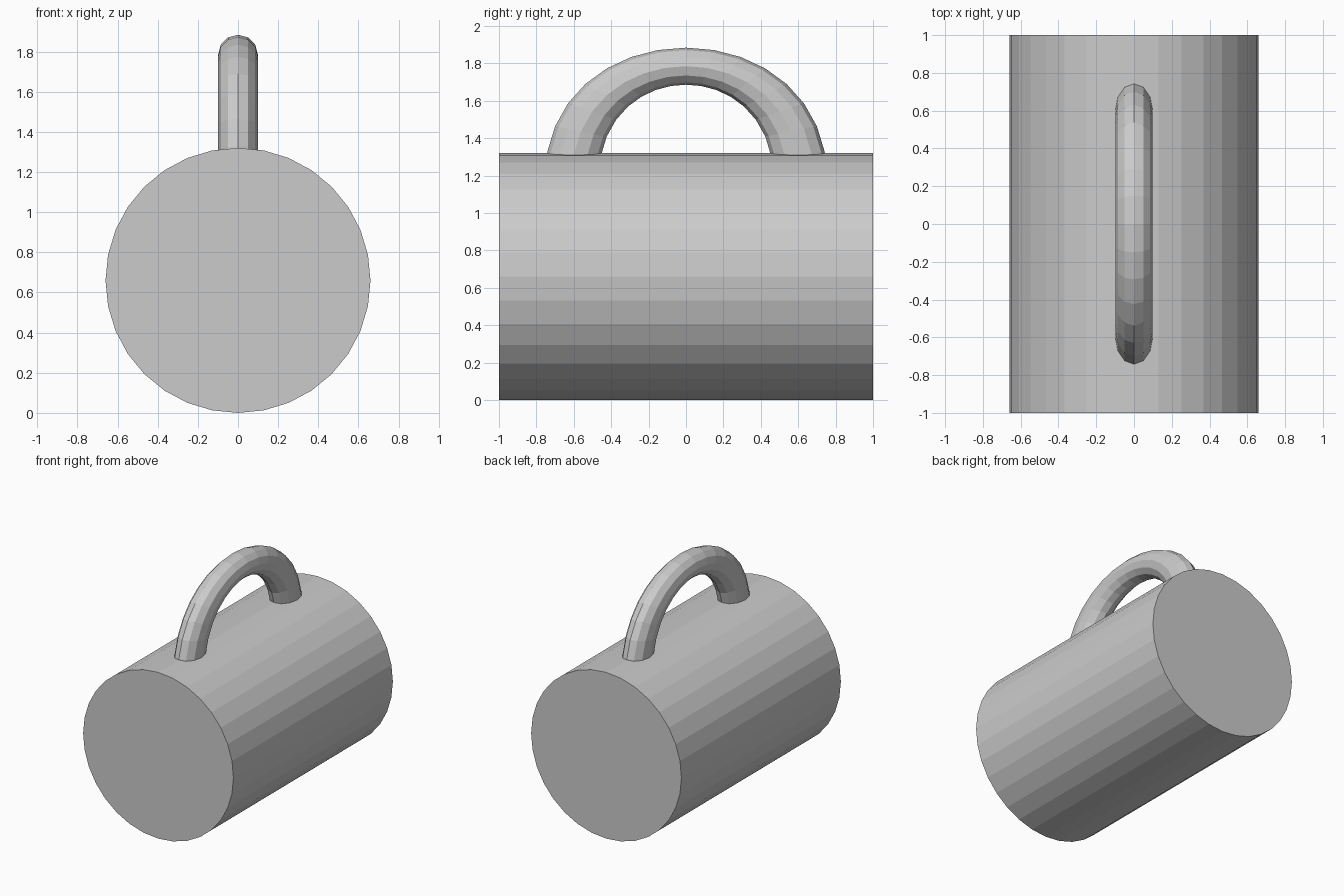
import bpy, bmesh
from math import pi, sin, cos
from mathutils import Vector

if "Cube" in bpy.data.objects:
    bpy.data.objects.remove(bpy.data.objects["Cube"])

R = 0.66          # body radius
SIDES = 12        # handle cross-section
SEGMENTS = 14     # handle length divisions
STRETCH = 1.45    # handle is a round tube stretched along y
TUBE = 0.099


def make_object(name, bm):
    bmesh.ops.recalc_face_normals(bm, faces=bm.faces)
    mesh = bpy.data.meshes.new(name)
    bm.to_mesh(mesh)
    bm.free()
    obj = bpy.data.objects.new(name, mesh)
    bpy.context.collection.objects.link(obj)
    return obj


# Horizontal body with closed flat ends
bpy.ops.mesh.primitive_cylinder_add(vertices=32, radius=R, depth=2,
                                    location=(0, 0, R), rotation=(pi / 2, 0, 0))
bpy.context.object.name = "body"

# Arched handle: cubic path (y, z) from foot to foot
ctrl = [Vector(p) for p in ((-0.60, 1.31), (-0.48, 1.943), (0.48, 1.943), (0.60, 1.31))]
weights = (1, 3, 3, 1)
path = []
for i in range(SEGMENTS + 1):
    t = i / SEGMENTS
    p = Vector((0, 0))
    for k in range(4):
        p += ctrl[k] * (weights[k] * t**k * (1 - t)**(3 - k))
    path.append(Vector((p.x / STRETCH, p.y)))
# Feet run slightly into the body
path.insert(0, path[0] + Vector((-0.003, -0.03)))
path.append(path[-1] + Vector((0.003, -0.03)))

bm = bmesh.new()
rings = []
for i, p in enumerate(path):
    a, b = path[max(i - 1, 0)], path[min(i + 1, len(path) - 1)]
    d = (b - a).normalized()
    ring = []
    for j in range(SIDES):
        ang = 2 * pi * j / SIDES
        n = TUBE * cos(ang)
        ring.append(bm.verts.new((TUBE * sin(ang),
                                  (p.x - d.y * n) * STRETCH,
                                  p.y + d.x * n)))
    rings.append(ring)
for r0, r1 in zip(rings, rings[1:]):
    for j in range(SIDES):
        k = (j + 1) % SIDES
        bm.faces.new((r0[j], r0[k], r1[k], r1[j]))
bm.faces.new(rings[0])
bm.faces.new(rings[-1])
make_object("handle", bm)
